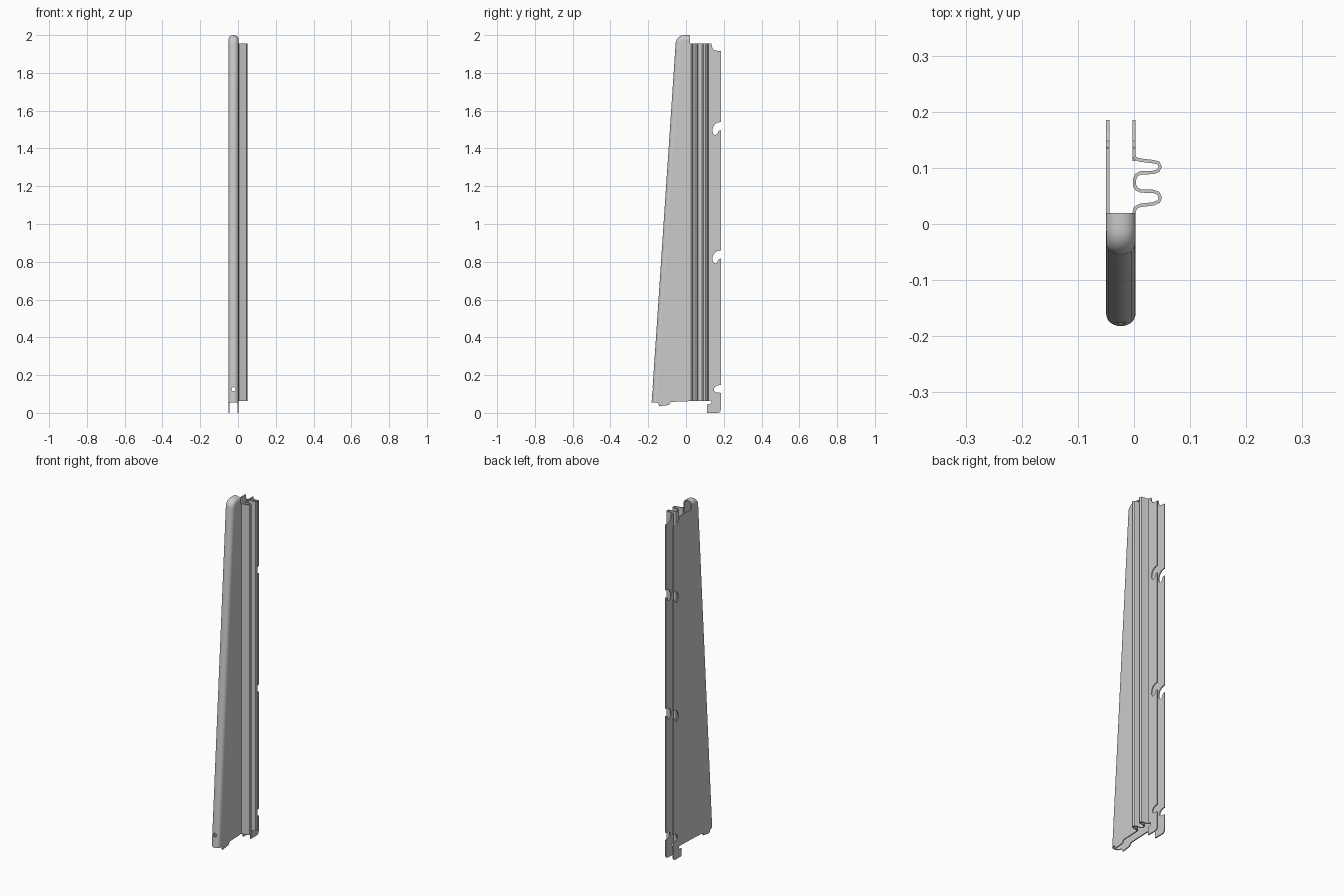
import bpy, bmesh, math
from mathutils import Vector

if "Cube" in bpy.data.objects:
    bpy.data.objects.remove(bpy.data.objects["Cube"])

T = 0.006                      # sheet thickness
XL, XR = -0.05, 0.003          # outer faces of the two walls
DEPTH = 0.026                  # depth of the rounded front edge


def finish(name, bm, smooth=True):
    bmesh.ops.recalc_face_normals(bm, faces=bm.faces)
    me = bpy.data.meshes.new(name)
    bm.to_mesh(me)
    bm.free()
    ob = bpy.data.objects.new(name, me)
    bpy.context.collection.objects.link(ob)
    bpy.ops.object.select_all(action='DESELECT')
    ob.select_set(True)
    bpy.context.view_layer.objects.active = ob
    if smooth:
        bpy.ops.object.shade_smooth_by_angle(angle=math.radians(35))
    return ob


def prism(name, pts, offset, smooth=True):
    """Closed outline of 3D points extruded along an offset."""
    bm = bmesh.new()
    face = bm.faces.new([bm.verts.new(p) for p in pts])
    ext = bmesh.ops.extrude_face_region(bm, geom=[face])
    bmesh.ops.translate(bm, vec=offset,
                        verts=[v for v in ext['geom'] if isinstance(v, bmesh.types.BMVert)])
    # extruding keeps the start face, so the solid is closed
    return finish(name, bm, smooth)


def plate(name, x, outline):
    return prism(name, [(x, y, z) for y, z in outline], (T, 0, 0), False)


# Front edge path: (point, outward direction) from the foot round the top
C, R = Vector((-0.008, 1.953)), 0.047
path = [(Vector((-0.182, 0.055)), Vector((-1, 0)))]
for i in range(9):
    a = math.radians(176 - 86 * i / 8)
    d = Vector((math.cos(a), math.sin(a)))
    path.append((C + d * R, d))
path.append((Vector((0.02, 2.0)), Vector((0, 1))))

# Rounded front web swept along the path
mid, half = (XL + XR) / 2, (XR - XL) / 2
N = 12
section = [(mid - half * math.cos(math.pi * i / N),
            DEPTH * (math.sin(math.pi * i / N) ** 0.8 - 1)) for i in range(N + 1)]
inner = [(mid - (half - T) * math.cos(math.pi * i / N),
          -DEPTH + (DEPTH - T) * math.sin(math.pi * i / N) ** 0.8) for i in range(N, -1, -1)]
section += inner
bm = bmesh.new()
rings = []
for p, d in path:
    rings.append([bm.verts.new((x, p.x + d.x * o, p.y + d.y * o)) for x, o in section])
n = len(section)
for a, b in zip(rings, rings[1:]):
    for i in range(n):
        j = (i + 1) % n
        bm.faces.new((a[i], a[j], b[j], b[i]))
for r in (rings[0], rings[-1]):
    for i in range(N):
        bm.faces.new((r[i], r[i + 1], r[n - 2 - i], r[n - 1 - i]))
web = finish("front_web", bm, False)

# Round hole near the foot of the web
ring = [(mid + 0.011 * math.cos(t * math.tau / 20), -0.25,
         0.125 + 0.011 * math.sin(t * math.tau / 20)) for t in range(20)]
cutter = prism("hole_cutter", ring, (0, 0.14, 0), False)
cutter.hide_render = True
bpy.ops.object.select_all(action='DESELECT')
web.select_set(True)
bpy.context.view_layer.objects.active = web
mod = web.modifiers.new("hole", 'BOOLEAN')
mod.object, mod.operation, mod.solver = cutter, 'DIFFERENCE', 'EXACT'
bpy.ops.object.modifier_apply(modifier=mod.name)
bpy.data.objects.remove(cutter)
bpy.ops.object.shade_smooth_by_angle(angle=math.radians(35))

# Side wall outlines in (y, z)
front = [tuple(p - d * DEPTH) for p, d in path]
foot = [(-0.08, 0.058), (-0.09, 0.042), (-0.142, 0.035), (-0.147, 0.05)]
slot = [(0.185, 0.04), (0.165, 0.036), (0.15, 0.026), (0.142, 0.01), (0.139, -0.008),
        (0.144, -0.022), (0.154, -0.03), (0.165, -0.025), (0.17, -0.012),
        (0.175, -0.005), (0.185, -0.003)]
low_slot = [(0.185, 0.148), (0.165, 0.145), (0.152, 0.138), (0.147, 0.126),
            (0.15, 0.114), (0.158, 0.108), (0.185, 0.106)]
rear = [(0.135, 1.955), (0.138, 1.935), (0.148, 1.921), (0.165, 1.917), (0.185, 1.915)]
for zc in (1.5, 0.82):
    rear += [(y, z + zc) for y, z in slot]
rear += low_slot
# Hooked lug at the back of the foot
rear += [(0.185, 0.018), (0.18, 0.005), (0.168, 0.0), (0.112, 0.0), (0.112, 0.045),
         (0.13, 0.047), (0.135, 0.055), (0.132, 0.065)]

plate("left_wall", XL, front + [(0.02, 1.955)] + rear + [(0.02, 0.062)] + foot)
plate("right_wall", XR - T, front + [(0.02, 0.062)] + foot)
plate("rear_flange", XR - T, [(0.12, 0.065), (0.12, 1.955)] + rear)

# Corrugated strip joining the right wall to the rear flange
line = [(0, 0.02), (0.002, 0.028), (0.01, 0.033), (0.035, 0.036), (0.044, 0.040),
        (0.047, 0.047), (0.043, 0.055), (0.035, 0.058), (0.011, 0.059), (0.004, 0.063),
        (0.001, 0.069), (0.001, 0.080), (0.004, 0.087), (0.011, 0.091), (0.035, 0.092),
        (0.043, 0.095), (0.047, 0.102), (0.043, 0.109), (0.035, 0.111), (0.01, 0.114),
        (0.002, 0.117), (0, 0.122)]
line = [Vector(p) for p in line]
sides = ([], [])
for i, p in enumerate(line):
    t = (line[min(i + 1, len(line) - 1)] - line[max(i - 1, 0)]).normalized()
    nrm = Vector((t.y, -t.x)) * T / 2
    sides[0].append(p + nrm)
    sides[1].append(p - nrm)
prism("ribbed_strip", [(p.x, p.y, 0.063) for p in sides[0] + sides[1][::-1]], (0, 0, 1.892))
